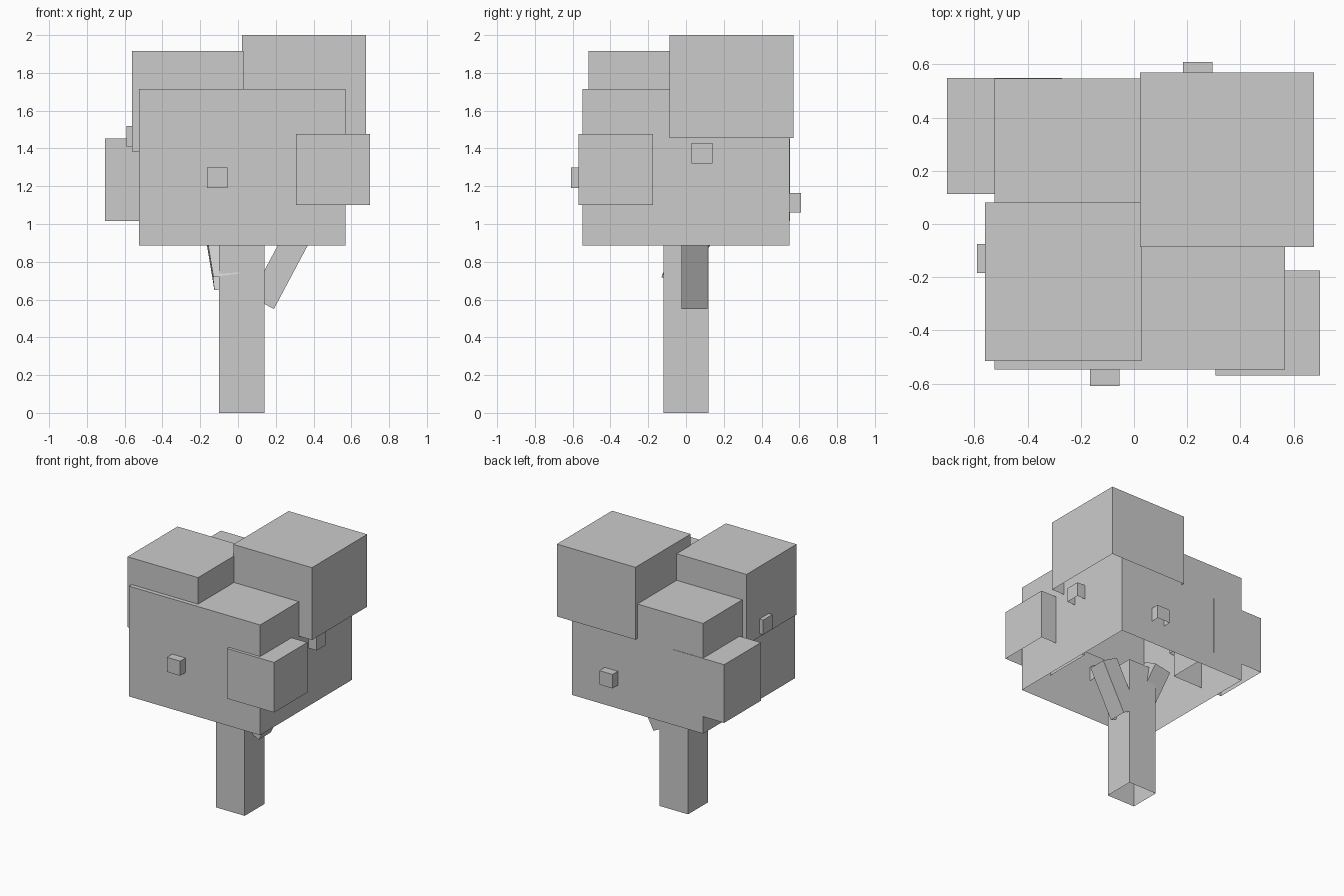
import bpy
import bmesh
from mathutils import Vector

if "Cube" in bpy.data.objects:
    bpy.data.objects.remove(bpy.data.objects["Cube"])

grey = bpy.data.materials.new("plain grey")
grey.diffuse_color = (0.6, 0.6, 0.6, 1)
grey.use_nodes = True
grey.node_tree.nodes["Principled BSDF"].inputs["Base Color"].default_value = grey.diffuse_color


def open_box(name, corner, a, b, c):
    """Box spanned from a bottom corner by edges a, b and c, with no bottom face."""
    corner, a, b, c = (Vector(v) for v in (corner, a, b, c))
    bm = bmesh.new()
    low = [bm.verts.new(p) for p in (corner, corner + a, corner + a + b, corner + b)]
    high = [bm.verts.new(v.co + c) for v in low]
    bm.faces.new(high)
    for i in range(4):
        j = (i + 1) % 4
        bm.faces.new((low[i], low[j], high[j], high[i]))
    mesh = bpy.data.meshes.new(name)
    bm.to_mesh(mesh)
    bm.free()
    mesh.materials.append(grey)
    obj = bpy.data.objects.new(name, mesh)
    bpy.context.collection.objects.link(obj)
    return obj


def block(name, x, y, z):
    """Upright box given by its ranges along each axis."""
    open_box(name, (x[0], y[0], z[0]), (x[1] - x[0], 0, 0),
             (0, y[1] - y[0], 0), (0, 0, z[1] - z[0]))


# Trunk
block("trunk", (-0.10, 0.14), (-0.12, 0.118), (0, 1.0))

# Foliage masses
block("main_foliage", (-0.525, 0.568), (-0.547, 0.547), (0.885, 1.715))
block("upper_back_foliage", (0.022, 0.677), (-0.087, 0.57), (1.455, 2.0))
block("upper_front_foliage", (-0.56, 0.028), (-0.515, 0.08), (1.385, 1.915))
block("left_foliage", (-0.703, -0.27), (0.113, 0.55), (1.015, 1.453))
block("right_foliage", (0.307, 0.70), (-0.57, -0.175), (1.10, 1.477))

# Small leaf cubes on the sides
block("front_leaf", (-0.165, -0.055), (-0.61, -0.50), (1.19, 1.30))
block("back_leaf", (0.185, 0.295), (0.50, 0.61), (1.06, 1.165))
block("left_leaf", (-0.59, -0.48), (-0.185, -0.075), (1.41, 1.52))
block("right_leaf", (0.525, 0.635), (0.03, 0.14), (1.32, 1.43))

# Right branch leans outward along x
axis = Vector((0.47, 0, 0.883))
side = Vector((0.883, 0, -0.47))
open_box("right_branch", Vector((0.19, -0.025, 0.55)) - side * 0.14,
         side * 0.14, (0, 0.14, 0), axis * 0.40)

# Back branch leans backward and slightly left
depth = Vector((0.035, 0.874, -0.49)).normalized()
axis = Vector((-0.14, 0.476, 0.847))
axis = (axis - depth * axis.dot(depth)).normalized()
side = depth.cross(axis)
open_box("back_branch", Vector((-0.125, -0.007, 0.65)) - depth * 0.14,
         side * 0.14, depth * 0.14, axis * 0.385)
